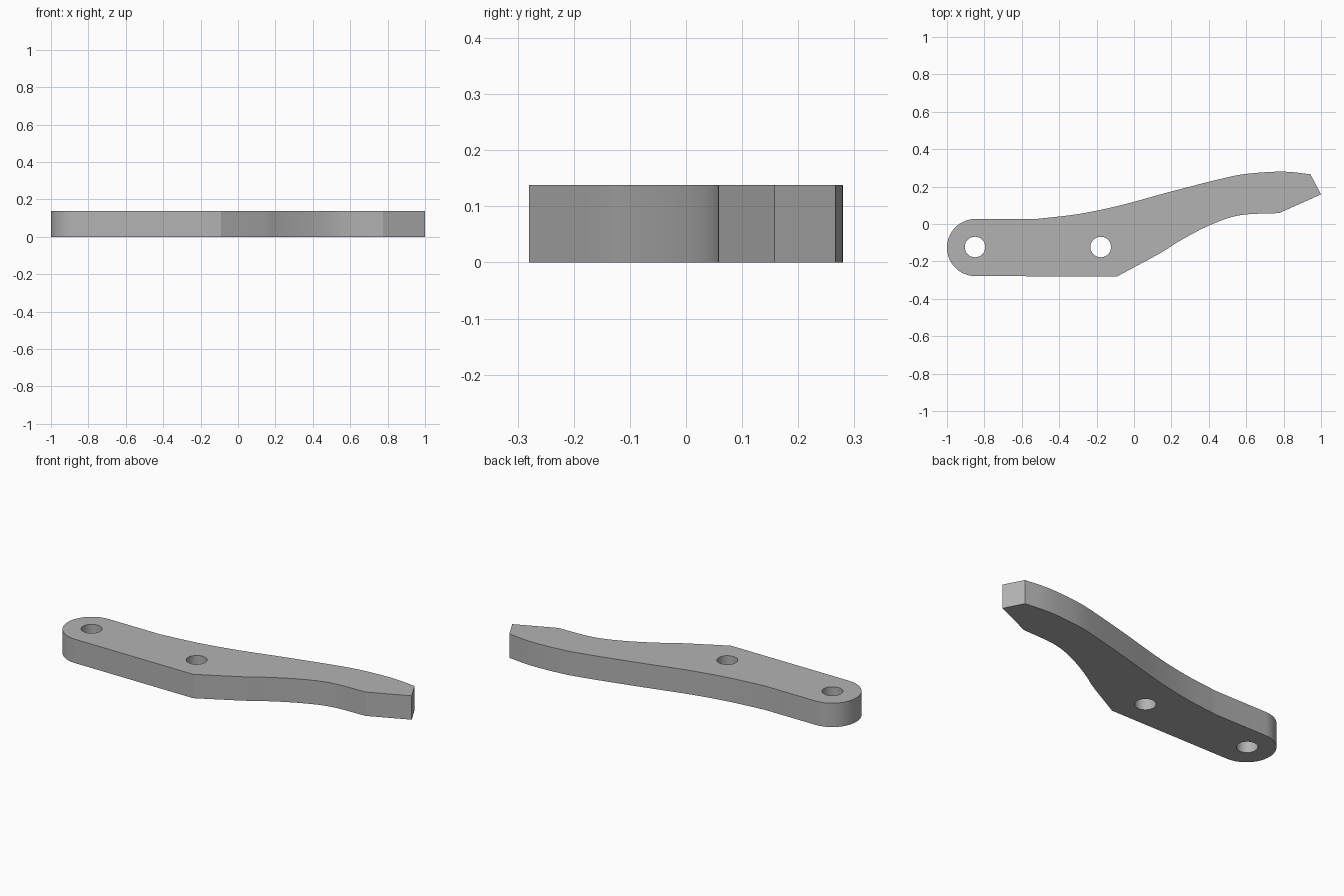
import bpy
import bmesh
from math import pi, sin, cos
from mathutils import Vector

cube = bpy.data.objects.get("Cube")
if cube:
    bpy.data.objects.remove(cube)

THICKNESS = 0.138
END = Vector((-0.847, -0.126))
END_RADIUS = 0.153
HOLE_RADIUS = 0.055
HOLES = [Vector((-0.85, -0.123)), Vector((-0.178, -0.123))]


def arc(centre, radius, start, sweep, steps):
    """Points along an arc, both ends included."""
    return [centre + radius * Vector((cos(start + sweep * i / steps),
                                      sin(start + sweep * i / steps)))
            for i in range(steps + 1)]


def spline(knots, steps=5):
    """Smooth curve through the knots."""
    k = [Vector(p) for p in knots]
    k = [2 * k[0] - k[1]] + k + [2 * k[-1] - k[-2]]
    points = []
    for a, b, c, d in zip(k, k[1:], k[2:], k[3:]):
        for i in range(steps):
            t = i / steps
            points.append(0.5 * (2 * b + (c - a) * t
                                 + (2 * a - 5 * b + 4 * c - d) * t ** 2
                                 + (3 * b - a - 3 * c + d) * t ** 3))
    return points + [k[-2]]


# Outline: lower edge, pointed tip, upper edge, rounded end
lower_edge = spline([(-0.09, -0.28), (0.14, -0.156), (0.22, -0.105),
                     (0.326, -0.045), (0.42, 0.0), (0.515, 0.035),
                     (0.61, 0.052), (0.775, 0.058)])
upper_edge = spline([(0.943, 0.266), (0.8, 0.28), (0.63, 0.271),
                     (0.497, 0.249), (0.2, 0.174), (-0.08, 0.098),
                     (-0.3, 0.053), (-0.52, 0.027)])
outline = (lower_edge + [Vector((1, 0.158))] + upper_edge
           + arc(END, END_RADIUS, pi / 2, pi, 32))
loops = [outline] + [arc(c, HOLE_RADIUS, 0, 2 * pi, 32)[:-1] for c in HOLES]

# Fill the profile around the holes, then extrude it
bm = bmesh.new()
edges = []
for loop in loops:
    verts = [bm.verts.new((p.x, p.y, 0)) for p in loop]
    edges += [bm.edges.new((v, verts[i - 1])) for i, v in enumerate(verts)]
bmesh.ops.triangle_fill(bm, use_beauty=True, edges=edges, normal=(0, 0, 1))
top = bmesh.ops.extrude_face_region(bm, geom=bm.faces[:], use_keep_orig=True)
bmesh.ops.translate(bm, vec=(0, 0, THICKNESS),
                    verts=[g for g in top["geom"]
                           if isinstance(g, bmesh.types.BMVert)])
bmesh.ops.recalc_face_normals(bm, faces=bm.faces[:])
mesh = bpy.data.meshes.new("lever_arm")
bm.to_mesh(mesh)
bm.free()

# Plain grey material
grey = bpy.data.materials.new("plain grey")
grey.use_nodes = True
colour = (0.45, 0.45, 0.45, 1)
grey.diffuse_color = colour
grey.node_tree.nodes["Principled BSDF"].inputs["Base Color"].default_value = colour
mesh.materials.append(grey)

lever = bpy.data.objects.new("lever_arm", mesh)
bpy.context.collection.objects.link(lever)
bpy.context.view_layer.objects.active = lever
lever.select_set(True)
bpy.ops.object.shade_smooth_by_angle(angle=pi / 9)
